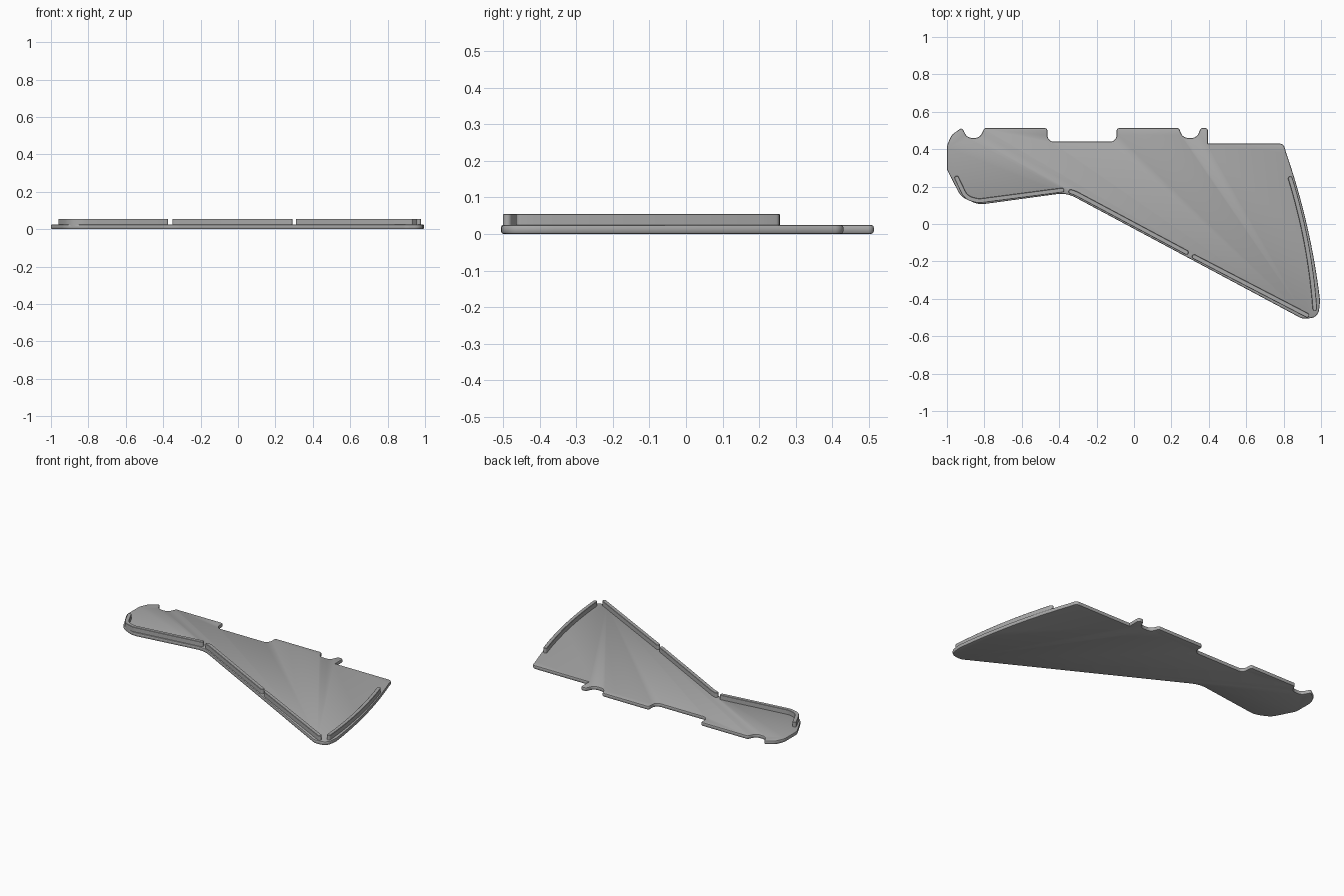
import bpy, bmesh, math
from mathutils import Vector

cube = bpy.data.objects.get("Cube")
if cube:
    bpy.data.objects.remove(cube, do_unlink=True)

grey = bpy.data.materials.new("mid_grey")
grey.use_nodes = True
colour = (0.4, 0.4, 0.4, 1)
grey.diffuse_color = colour
grey.node_tree.nodes["Principled BSDF"].inputs["Base Color"].default_value = colour


def rounded(corners, closed=True, steps=8):
    """Turn (x, y, radius) corners into a path with filleted corners."""
    out, n = [], len(corners)
    for i, (x, y, r) in enumerate(corners):
        p = Vector((x, y))
        if r == 0 or (not closed and i in (0, n - 1)):
            out.append(p)
            continue
        a = (Vector(corners[i - 1][:2]) - p)
        b = (Vector(corners[(i + 1) % n][:2]) - p)
        half = a.angle(b) / 2
        reach = min(r / math.tan(half), a.length * 0.49, b.length * 0.49)
        a.normalize()
        b.normalize()
        r = reach * math.tan(half)
        centre = p + (a + b).normalized() * (r / math.sin(half))
        start, end = p + a * reach - centre, p + b * reach - centre
        turn = start.angle_signed(end)  # clockwise positive
        for k in range(steps + 1):
            t = -turn * k / steps
            c, s = math.cos(t), math.sin(t)
            out.append(centre + Vector((start.x * c - start.y * s, start.x * s + start.y * c)))
    return out


def inset(points, d):
    """Shift a counterclockwise outline inwards by d."""
    out = []
    for i, p in enumerate(points):
        a = (p - points[i - 1]).normalized()
        b = (points[(i + 1) % len(points)] - p).normalized()
        na, nb = Vector((-a.y, a.x)), Vector((-b.y, b.x))
        out.append(p + (na + nb) * (d / max(0.4, 1 + na.dot(nb))))
    return out


def solid(name, outline, profile):
    """Stack inset copies of an outline at (inset, z) levels and cap them."""
    bm = bmesh.new()
    rings = [[bm.verts.new((p.x, p.y, z)) for p in inset(outline, d)] for d, z in profile]
    n = len(outline)
    for low, high in zip(rings, rings[1:]):
        for i in range(n):
            j = (i + 1) % n
            bm.faces.new((low[i], low[j], high[j], high[i]))
    bm.faces.new(rings[0][::-1])
    bm.faces.new(rings[-1])
    mesh = bpy.data.meshes.new(name)
    bm.to_mesh(mesh)
    bm.free()
    mesh.materials.append(grey)
    obj = bpy.data.objects.new(name, mesh)
    bpy.context.collection.objects.link(obj)
    bpy.ops.object.select_all(action='DESELECT')
    obj.select_set(True)
    bpy.context.view_layer.objects.active = obj
    bpy.ops.object.shade_smooth_by_angle(angle=math.radians(35))


def capsule(path, half, steps=8):
    """Outline of a thick path with round ends."""
    def side(pts):
        out = []
        for i, p in enumerate(pts):
            t = (pts[min(i + 1, len(pts) - 1)] - pts[max(i - 1, 0)]).normalized()
            out.append(p + Vector((t.y, -t.x)) * half)
        end = t
        angle = math.atan2(-end.x, end.y)
        for k in range(1, steps):
            a = angle + math.pi * k / steps
            out.append(pts[-1] + Vector((math.cos(a), math.sin(a))) * half)
        return out
    return side(path) + side(path[::-1])


def bow(start, end, bulge, steps=16):
    """Shallow curve between two points, bulging to the right of travel."""
    a, b = Vector(start), Vector(end)
    d = (b - a).normalized()
    out = Vector((d.y, -d.x))
    return [a.lerp(b, k / steps) + out * bulge * 4 * (k / steps) * (1 - k / steps)
            for k in range(steps + 1)]


# Base plate: scalloped back edge, bowed right edge, softened rim
right_edge = [(p.x, p.y, 0) for p in bow((0.995, -0.41), (0.812, 0.385), 0.022)]
corners = [
    (-1, 0.29, 0.05), (-0.925, 0.145, 0.1), (-0.83, 0.103, 0.12),
    (-0.36, 0.167, 0.16), (0.90, -0.507, 0.06), (0.985, -0.50, 0.07),
    *right_edge,
    (0.80, 0.43, 0.03), (0.395, 0.43, 0),
    (0.395, 0.513, 0.015), (0.357, 0.513, 0.015),
    (0.335, 0.46, 0.04), (0.262, 0.46, 0.04), (0.24, 0.513, 0.015),
    (-0.093, 0.513, 0.015), (-0.093, 0.44, 0.035),
    (-0.463, 0.44, 0.035), (-0.463, 0.513, 0.015),
    (-0.80, 0.513, 0.015), (-0.825, 0.46, 0.04), (-0.89, 0.46, 0.04),
    (-0.92, 0.515, 0.012), (-0.975, 0.477, 0.06), (-1, 0.42, 0.06),
]
rim = [(0.008, 0), (0.003, 0.002), (0, 0.007), (0, 0.018), (0.002, 0.023), (0.006, 0.025)]
solid("base_plate", rounded(corners), rim)

# Raised rib segments along the front and right edges
half = 0.012
ribs = {
    "left_rib": rounded([(-0.948, 0.245, 0), (-0.898, 0.14, 0.09),
                         (-0.83, 0.123, 0.09), (-0.385, 0.181, 0)], closed=False),
    "middle_rib": rounded([(-0.338, 0.173, 0), (-0.31, 0.163, 0.1), (0.28, -0.152, 0)], closed=False),
    "front_rib": [Vector((0.322, -0.175)), Vector((0.925, -0.488))],
    "right_rib": bow((0.967, -0.452), (0.836, 0.243), 0.02),
}
for name, path in ribs.items():
    solid(name, capsule(path, half), [(0, 0.015), (0, 0.053), (0.002, 0.055)])
